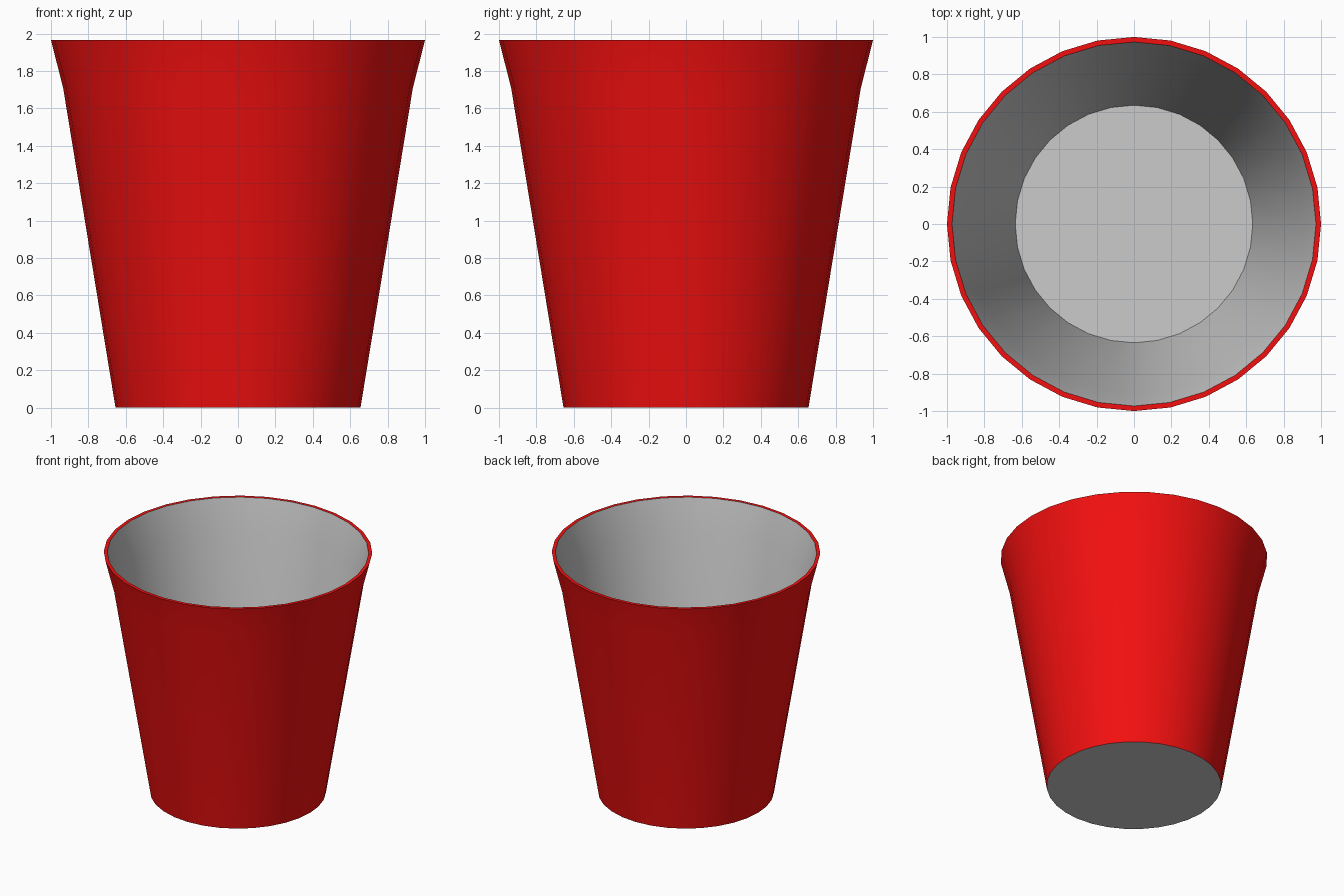
import bpy
import bmesh
from math import cos, sin, tau

if "Cube" in bpy.data.objects:
    bpy.data.objects.remove(bpy.data.objects["Cube"])

SIDES = 32


def lathe(name, profile, cap_start=False, cap_end=False, color=None):
    """Revolve (radius, z) points around z, optionally closing the ends."""
    bm = bmesh.new()
    rings = [[bm.verts.new((r * cos(tau * i / SIDES), r * sin(tau * i / SIDES), z))
              for i in range(SIDES)] for r, z in profile]
    for a, b in zip(rings, rings[1:]):
        for i in range(SIDES):
            j = (i + 1) % SIDES
            bm.faces.new((a[i], a[j], b[j], b[i]))
    if cap_start:
        bm.faces.new(rings[0][::-1])
    if cap_end:
        bm.faces.new(rings[-1])
    mesh = bpy.data.meshes.new(name)
    bm.to_mesh(mesh)
    bm.free()
    obj = bpy.data.objects.new(name, mesh)
    bpy.context.collection.objects.link(obj)
    if color:
        mat = bpy.data.materials.new(name + "_color")
        mat.diffuse_color = color
        mat.use_nodes = True
        mat.node_tree.nodes["Principled BSDF"].inputs["Base Color"].default_value = mat.diffuse_color
        mesh.materials.append(mat)
    bpy.ops.object.select_all(action='DESELECT')
    obj.select_set(True)
    bpy.context.view_layer.objects.active = obj
    bpy.ops.object.shade_smooth_by_angle(angle=0.6)
    return obj


# Red outside wall with flared lip and flat rim
lathe("outer_wall", [(0.655, 0), (0.935, 1.71), (1.0, 1.965), (0.973, 1.965)],
      color=(0.9, 0.005, 0.005, 1))

# Grey inside wall and floor
lathe("inner_lining", [(0.973, 1.965), (0.908, 1.71), (0.635, 0.025)], cap_end=True)

# Grey underside
lathe("base", [(0.655, 0)], cap_start=True)
